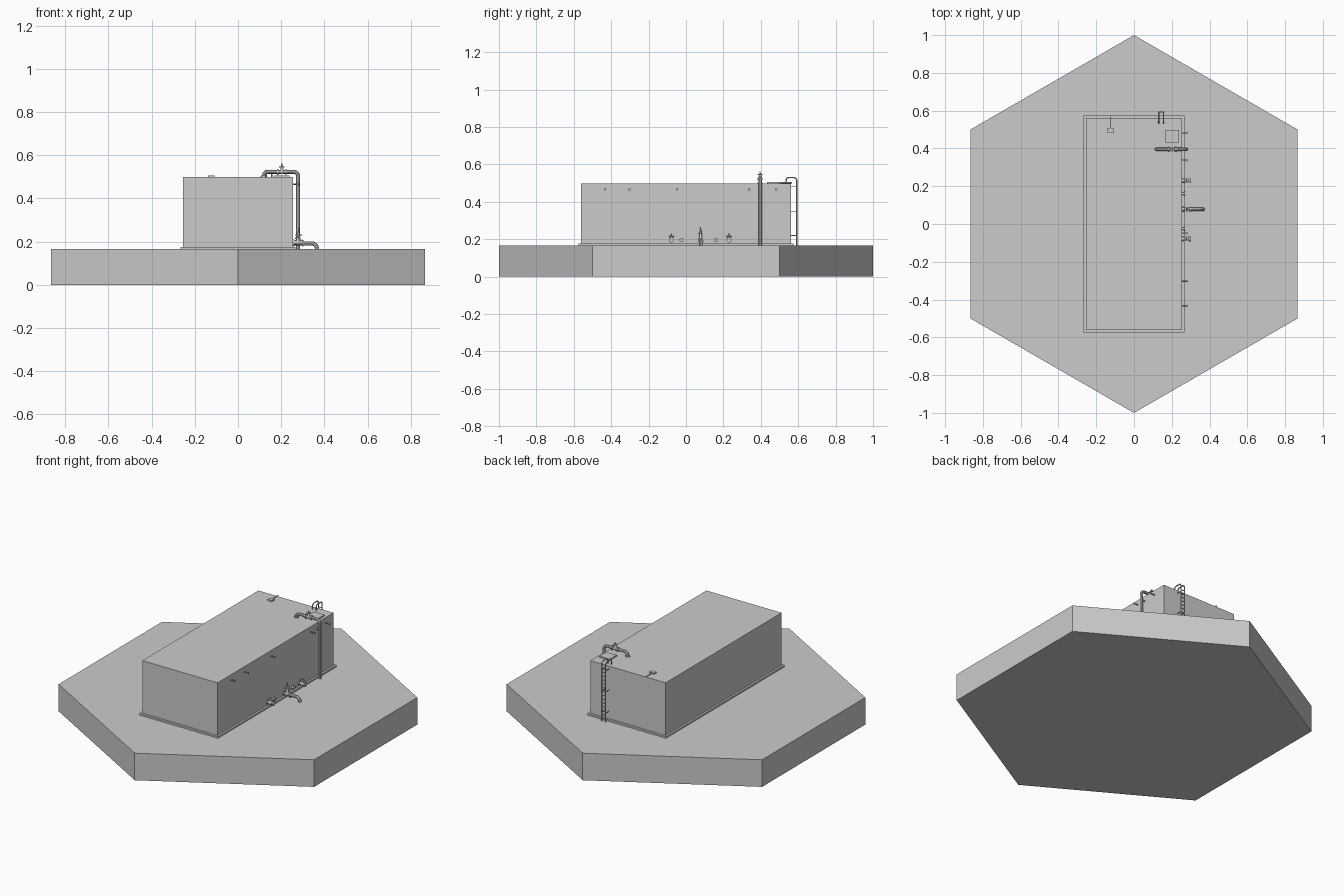
import bpy
from math import radians
from mathutils import Vector

if "Cube" in bpy.data.objects:
    bpy.data.objects.remove(bpy.data.objects["Cube"], do_unlink=True)

GREY = (0.6, 0.6, 0.6, 1)
grey = bpy.data.materials.new("plain_grey")
grey.use_nodes = True
grey.diffuse_color = GREY
grey.node_tree.nodes["Principled BSDF"].inputs["Base Color"].default_value = GREY


def finish(name, smooth=False):
    ob = bpy.context.object
    ob.name = name
    ob.data.materials.append(grey)
    if smooth:
        bpy.ops.object.shade_smooth_by_angle(angle=radians(40))
    return ob


def box(name, lo, hi):
    lo, hi = Vector(lo), Vector(hi)
    bpy.ops.mesh.primitive_cube_add(size=1, location=(lo + hi) / 2)
    ob = finish(name)
    ob.scale = hi - lo
    return ob


def rod(name, a, b, r1, r2=None, sides=12):
    """Cylinder, or cone if r2 is given, from a to b."""
    a, b = Vector(a), Vector(b)
    bpy.ops.mesh.primitive_cone_add(
        vertices=sides, radius1=r1, radius2=r1 if r2 is None else r2,
        depth=(b - a).length, location=(a + b) / 2,
        rotation=(b - a).to_track_quat('Z', 'Y').to_euler())
    return finish(name, sides > 8)


def ball(name, centre, r):
    bpy.ops.mesh.primitive_uv_sphere_add(segments=12, ring_count=8, radius=r, location=centre)
    return finish(name, True)


def pipe(name, corners, r, bend):
    """Round tube through corner points with rounded bends."""
    pts = [Vector(c) for c in corners]
    path = [pts[0]]
    for p, c, n in zip(pts, pts[1:], pts[2:]):
        a = c + (p - c).normalized() * bend
        b = c + (n - c).normalized() * bend
        for i in range(7):
            t = i / 6
            path.append(a * (1 - t) ** 2 + c * 2 * t * (1 - t) + b * t ** 2)
    path.append(pts[-1])
    curve = bpy.data.curves.new(name, 'CURVE')
    curve.dimensions = '3D'
    curve.bevel_depth = r
    curve.bevel_resolution = 2
    curve.use_fill_caps = True
    spline = curve.splines.new('POLY')
    spline.points.add(len(path) - 1)
    for point, co in zip(spline.points, path):
        point.co = (*co, 1)
    ob = bpy.data.objects.new(name, curve)
    bpy.context.collection.objects.link(ob)
    bpy.ops.object.select_all(action='DESELECT')
    ob.select_set(True)
    bpy.context.view_layer.objects.active = ob
    bpy.ops.object.convert(target='MESH')
    return finish(name, True)


def valve(name, x, y, z, height, r):
    """Flanged valve on a pipe running along x, with stem and handwheel."""
    c = Vector((x, y, z))
    up, along = Vector((0, 0, 1)), Vector((1, 0, 0))
    ball(name + "_body", c, r)
    for side in (-1, 1):
        end = c + along * side * r * 1.5
        rod(name + "_neck", c, end, r * 0.6, r * 0.8)
        rod(name + "_flange", end, end + along * side * 0.005, r * 1.25)
    rod(name + "_bonnet", c, c + up * height * 0.65, r * 0.9, r * 0.4)
    rod(name + "_handwheel", c + up * height * 0.5, c + up * (height * 0.5 + 0.005), r * 1.15)
    rod(name + "_stem", c + up * height * 0.6, c + up * height, r * 0.45, r * 0.15)


# Ground slab, plinth and tank
GROUND, ROOF, WALL = 0.166, 0.498, 0.255
bpy.ops.mesh.primitive_cylinder_add(vertices=6, radius=1, depth=GROUND, location=(0, 0, GROUND / 2))
finish("ground_slab")
box("plinth", (-0.267, -0.575, GROUND), (0.267, 0.575, 0.176))
box("tank_body", (-WALL, -0.562, 0.17), (WALL, 0.562, ROOF))

# Back ladder with hooped handrails
for x in (0.131, 0.156):
    pipe("ladder_rail", [(x, 0.592, GROUND), (x, 0.592, 0.53), (x, 0.535, 0.53),
                         (x, 0.535, ROOF)], 0.0035, 0.018)
for i in range(14):
    z = 0.185 + i * 0.0235
    rod("ladder_rung", (0.131, 0.592, z), (0.156, 0.592, z), 0.0025, sides=8)
for z in (0.22, 0.35, 0.48):
    for x in (0.131, 0.156):
        rod("ladder_bracket", (x, 0.56, z), (x, 0.592, z), 0.002, sides=8)

# Roof hatch, and level gauge with its rod
box("roof_hatch", (0.167, 0.432, ROOF), (0.238, 0.498, 0.506))
box("gauge_box", (-0.139, 0.483, ROOF), (-0.109, 0.507, 0.506))
rod("gauge_rod", (-0.124, 0.505, 0.502), (-0.124, 0.567, 0.502), 0.003, sides=8)

# Filling pipe over the roof edge
FILL_Y = 0.396
pipe("filling_pipe", [(0.278, FILL_Y, GROUND), (0.278, FILL_Y, 0.523),
                      (0.118, FILL_Y, 0.523), (0.118, FILL_Y, ROOF)], 0.009, 0.023)
valve("filling_valve", 0.203, FILL_Y, 0.523, 0.04, 0.011)
rod("filling_collar", (0.118, FILL_Y, ROOF), (0.118, FILL_Y, 0.503), 0.014)
rod("pipe_bracket", (WALL, FILL_Y, 0.465), (0.278, FILL_Y, 0.465), 0.004, sides=8)

# Outlet pipe bending to the ground
OUT_Y = 0.078
pipe("outlet_pipe", [(WALL, OUT_Y, 0.192), (0.362, OUT_Y, 0.192),
                     (0.366, OUT_Y, GROUND)], 0.0095, 0.024)
valve("outlet_valve", 0.28, OUT_Y, 0.192, 0.07, 0.012)

# Side valves and capped stubs
for y in (-0.078, 0.23):
    rod("drain_pipe", (WALL, y, 0.196), (0.285, y, 0.196), 0.009)
    valve("drain_valve", 0.277, y, 0.196, 0.034, 0.011)
for y in (-0.025, 0.16):
    rod("capped_stub", (WALL, y, 0.196), (0.266, y, 0.196), 0.007)
    rod("stub_cap", (0.265, y, 0.196), (0.27, y, 0.196), 0.011)

# Studs along the upper wall
for y in (-0.433, -0.303, -0.048, 0.338, 0.482):
    rod("wall_stud", (WALL, y, 0.467), (0.28, y, 0.467), 0.003, sides=8)
    rod("stud_head", (0.28, y, 0.467), (0.284, y, 0.467), 0.0065, sides=8)
